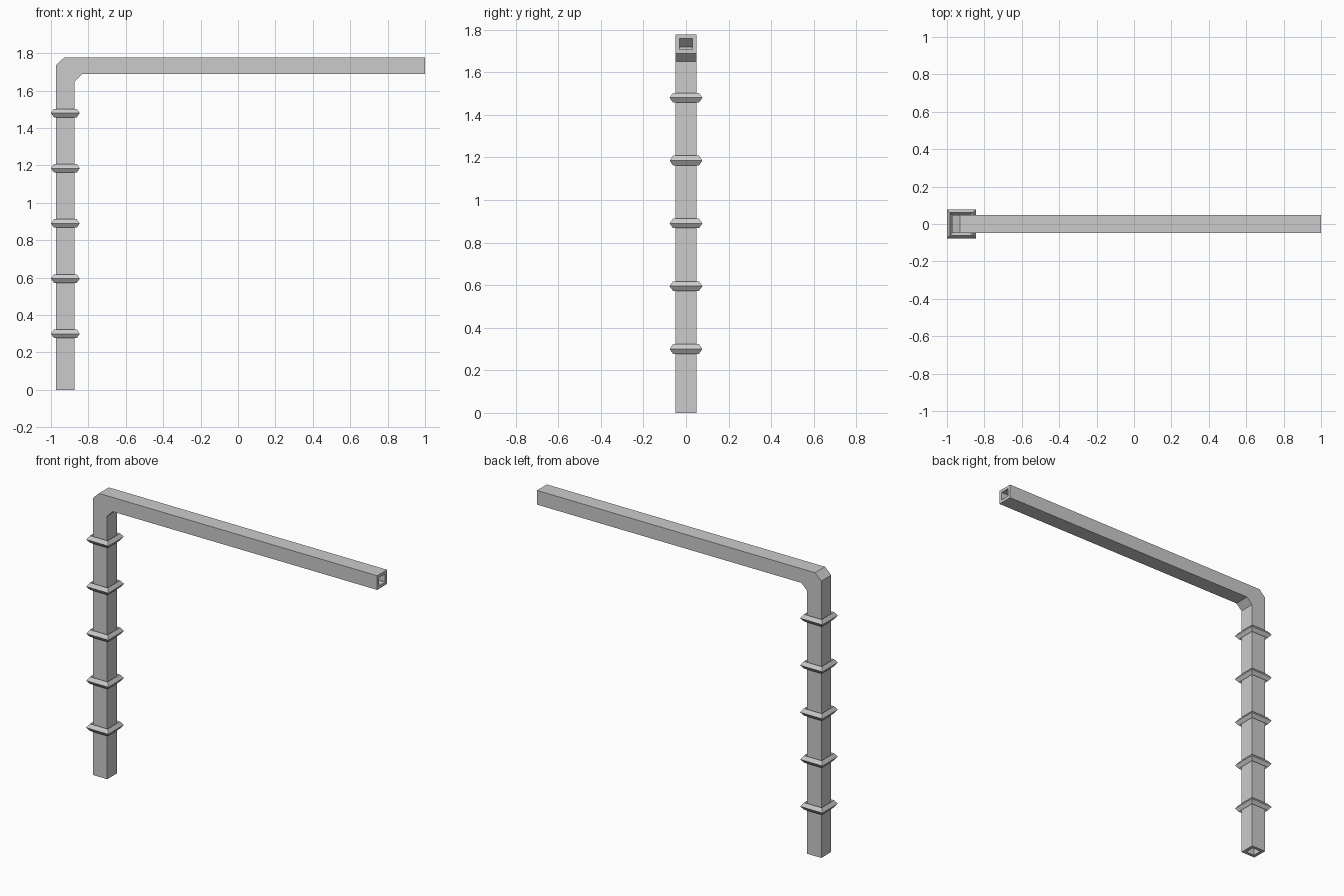
import bpy, bmesh, math

if "Cube" in bpy.data.objects:
    bpy.data.objects.remove(bpy.data.objects["Cube"])

# Bent square tube: (outer corner, inner corner) in x, z at each station
STATIONS = [((-0.973, 0.0), (-0.873, 0.0)),
            ((-0.973, 1.736), (-0.873, 1.65)),
            ((-0.93, 1.777), (-0.834, 1.688)),
            ((1.0, 1.777), (1.0, 1.688))]


def section(bm, a, b, inset, half):
    """Rectangular cross-section loop, pulled in by a fraction."""
    p = [a[i] + (b[i] - a[i]) * inset for i in (0, 1)]
    q = [b[i] + (a[i] - b[i]) * inset for i in (0, 1)]
    return [bm.verts.new((x, y, z)) for (x, z), y in
            ((p, -half), (q, -half), (q, half), (p, half))]


def bridge(bm, l1, l2):
    for i in range(4):
        j = (i + 1) % 4
        bm.faces.new((l1[i], l1[j], l2[j], l2[i]))


bm = bmesh.new()
outer = [section(bm, a, b, 0.0, 0.049) for a, b in STATIONS]
inner = [section(bm, a, b, 0.21, 0.03) for a, b in STATIONS]
for skin in (outer, inner):
    for l1, l2 in zip(skin, skin[1:]):
        bridge(bm, l1, l2)
# Open end rims
bridge(bm, outer[0], inner[0])
bridge(bm, outer[-1], inner[-1])
bmesh.ops.recalc_face_normals(bm, faces=bm.faces)
mesh = bpy.data.meshes.new("bent_tube")
bm.to_mesh(mesh)
bm.free()
bpy.context.collection.objects.link(bpy.data.objects.new("bent_tube", mesh))

# Five square collars with a diamond cross-section
for i in range(5):
    bpy.ops.mesh.primitive_torus_add(
        major_segments=4, minor_segments=4,
        major_radius=0.061 * math.sqrt(2), minor_radius=0.0226,
        location=(-0.923, 0, 0.3 + 0.295 * i), rotation=(0, 0, math.pi / 4))
    bpy.context.object.name = f"collar_{i + 1}"
    bpy.ops.object.shade_flat()
